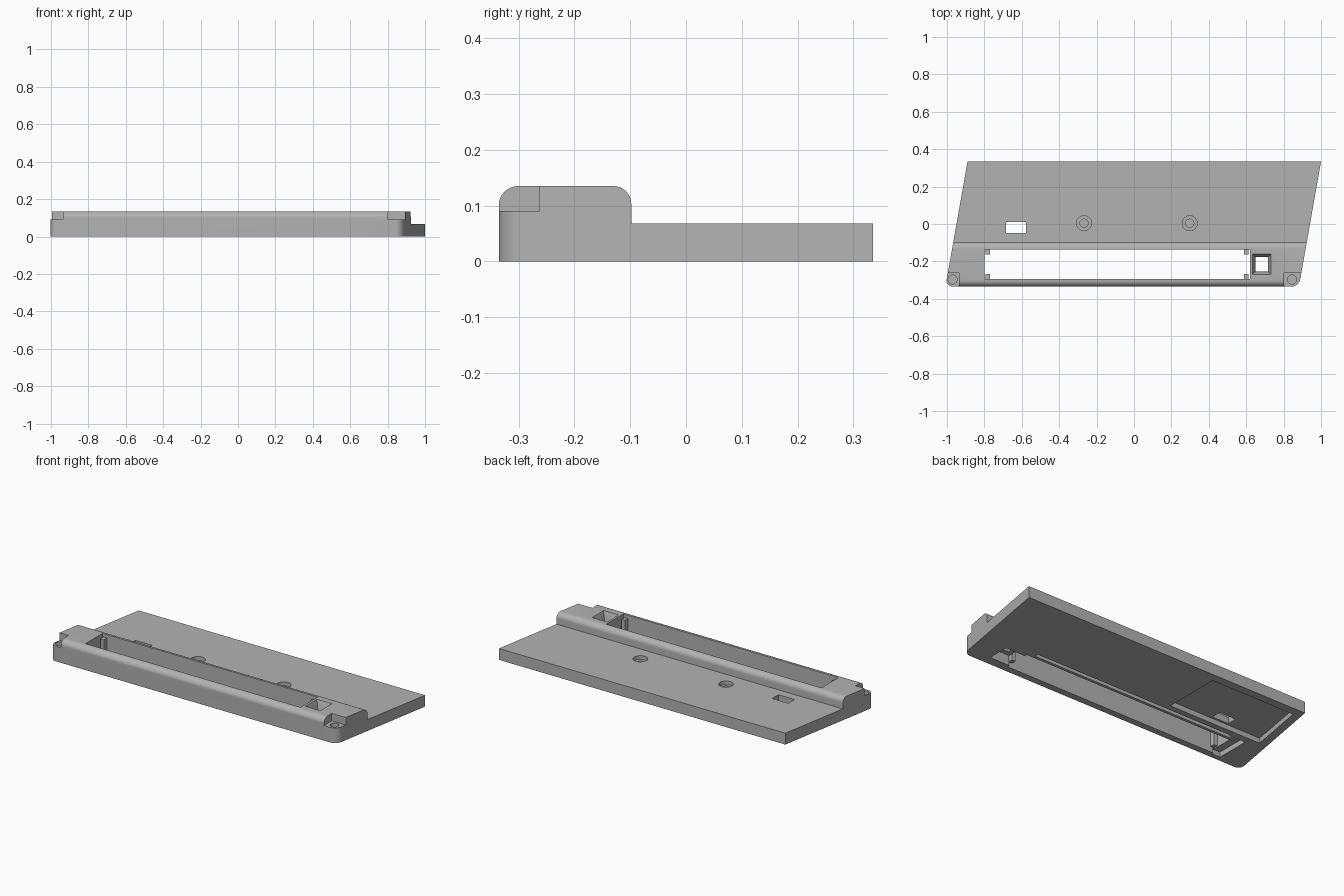
import bpy, bmesh, math
from math import cos, sin, pi

cube = bpy.data.objects.get("Cube")
if cube:
    bpy.data.objects.remove(cube, do_unlink=True)

grey = bpy.data.materials.new("light_grey")
grey.use_nodes = True
colour = (0.45, 0.45, 0.45, 1)
grey.diffuse_color = colour
grey.node_tree.nodes["Principled BSDF"].inputs["Base Color"].default_value = colour

SLANT = math.tan(math.radians(10))


def prism(name, low, high, a, b, along_x=False, round_front=0):
    """Solid between two matching outlines, at a and b on the z axis (or x axis)."""
    bm = bmesh.new()
    place = (lambda p, t: (t, p[0], p[1])) if along_x else (lambda p, t: (p[0], p[1], t))
    lo = [bm.verts.new(place(p, a)) for p in low]
    hi = [bm.verts.new(place(p, b)) for p in high]
    bm.faces.new(lo[::-1])
    bm.faces.new(hi)
    n = len(lo)
    for i in range(n):
        j = (i + 1) % n
        bm.faces.new((lo[i], lo[j], hi[j], hi[i]))
    if round_front:
        front = [e for e in bm.edges
                 if abs(e.verts[0].co.z - e.verts[1].co.z) > 0.05 and e.verts[0].co.y < 0]
        bmesh.ops.bevel(bm, geom=front, offset=round_front, segments=8,
                        profile=0.5, affect='EDGES')
    bmesh.ops.recalc_face_normals(bm, faces=bm.faces)
    mesh = bpy.data.meshes.new(name)
    bm.to_mesh(mesh)
    bm.free()
    mesh.materials.append(grey)
    obj = bpy.data.objects.new(name, mesh)
    bpy.context.collection.objects.link(obj)
    return obj


def rect(x, y, w, d):
    return [(x - w / 2, y - d / 2), (x + w / 2, y - d / 2),
            (x + w / 2, y + d / 2), (x - w / 2, y + d / 2)]


def box(name, x0, x1, y0, y1, z0, z1):
    r = rect((x0 + x1) / 2, (y0 + y1) / 2, x1 - x0, y1 - y0)
    return prism(name, r, r, z0, z1)


def rod(name, x, y, r, z0, z1):
    c = [(x + r * cos(2 * pi * i / 32), y + r * sin(2 * pi * i / 32)) for i in range(32)]
    return prism(name, c, c, z0, z1)


def arc(cy, cz, r, start, end, steps=8):
    return [(cy + r * cos(math.radians(start + (end - start) * i / steps)),
             cz + r * sin(math.radians(start + (end - start) * i / steps)))
            for i in range(steps + 1)]


def combine(obj, other, operation):
    """Apply a boolean and remove the helper."""
    mod = obj.modifiers.new("cut", 'BOOLEAN')
    mod.object = other
    mod.operation = operation
    mod.solver = 'EXACT'
    dg = bpy.context.evaluated_depsgraph_get()
    mesh = bpy.data.meshes.new_from_object(obj.evaluated_get(dg))
    obj.modifiers.clear()
    obj.data = mesh
    bpy.data.objects.remove(other, do_unlink=True)


# Slanted plan with rounded front corners, trimmed by the side profile
FRONT, BACK = -0.335, 0.335
left_front = -0.89 - SLANT * (BACK - FRONT)
right_front = 1.0 - SLANT * (BACK - FRONT)
plan = [(left_front, FRONT), (right_front, FRONT), (1.0, BACK), (-0.89, BACK)]
body = prism("housing", plan, plan, 0, 0.2, round_front=0.04)
profile = ([(FRONT - 0.0005, -0.1), (0.4, -0.1), (0.4, 0.068), (-0.098, 0.068)]
           + arc(-0.13, 0.103, 0.032, 0, 90)
           + arc(FRONT + 0.0345, 0.1, 0.035, 90, 180))
combine(body, prism("profile", profile, profile, -1.2, 1.2, along_x=True), 'INTERSECT')

cutters = []
# Screw corners: notch and blind hole
for x0, x1, hole_x in ((-1.1, -0.935, -0.97), (0.802, 1.0, 0.845)):
    cutters.append(box("notch", x0, x1, -0.4, -0.262, 0.09, 0.2))
    cutters.append(rod("screw_hole", hole_x, -0.297, 0.024, 0.04, 0.1))

# Long display window
cutters.append(box("window", -0.80, 0.62, -0.295, -0.135, -0.1, 0.2))

# Button opening with sloped rim, and its pocket underneath
cutters.append(prism("button_rim", rect(0.683, -0.215, 0.066, 0.076),
                     rect(0.683, -0.215, 0.1, 0.11), 0.095, 0.1365))
cutters.append(box("button_hole", 0.65, 0.716, -0.253, -0.177, -0.1, 0.2))
cutters.append(box("button_pocket", 0.61, 0.75, -0.28, -0.15, -0.1, 0.06))

# Stepped round holes in the deck
for x in (-0.267, 0.298):
    cutters.append(rod("counterbore", x, 0.004, 0.04, 0.045, 0.1))
    cutters.append(rod("bore", x, 0.004, 0.022, 0.035, 0.1))

# Socket opening and the slanted pocket below it
cutters.append(box("socket_hole", -0.685, -0.577, -0.047, 0.012, -0.1, 0.1))
pocket = [(-0.91, -0.06), (-0.30, -0.06), (-0.30, 0.285), (-0.85, 0.285)]
cutters.append(prism("socket_pocket", pocket, pocket, -0.1, 0.03))

# Underside slot behind the window and pocket at its end
cutters.append(box("back_slot", -0.75, 0.58, -0.118, -0.095, -0.1, 0.03))
cutters.append(box("end_pocket", -0.845, -0.79, -0.305, -0.1, -0.1, 0.03))

for c in cutters:
    c.hide_render = True
    combine(body, c, 'DIFFERENCE')

# Corner posts inside the window
posts = []
for x0 in (-0.795, 0.588):
    for y0 in (-0.297, -0.163):
        posts.append(box("window_post", x0, x0 + 0.024, y0, y0 + 0.03, 0.032, 0.115))

for obj in [body] + posts:
    bpy.ops.object.select_all(action='DESELECT')
    obj.select_set(True)
    bpy.context.view_layer.objects.active = obj
    bpy.ops.object.shade_smooth_by_angle(angle=math.radians(30))
